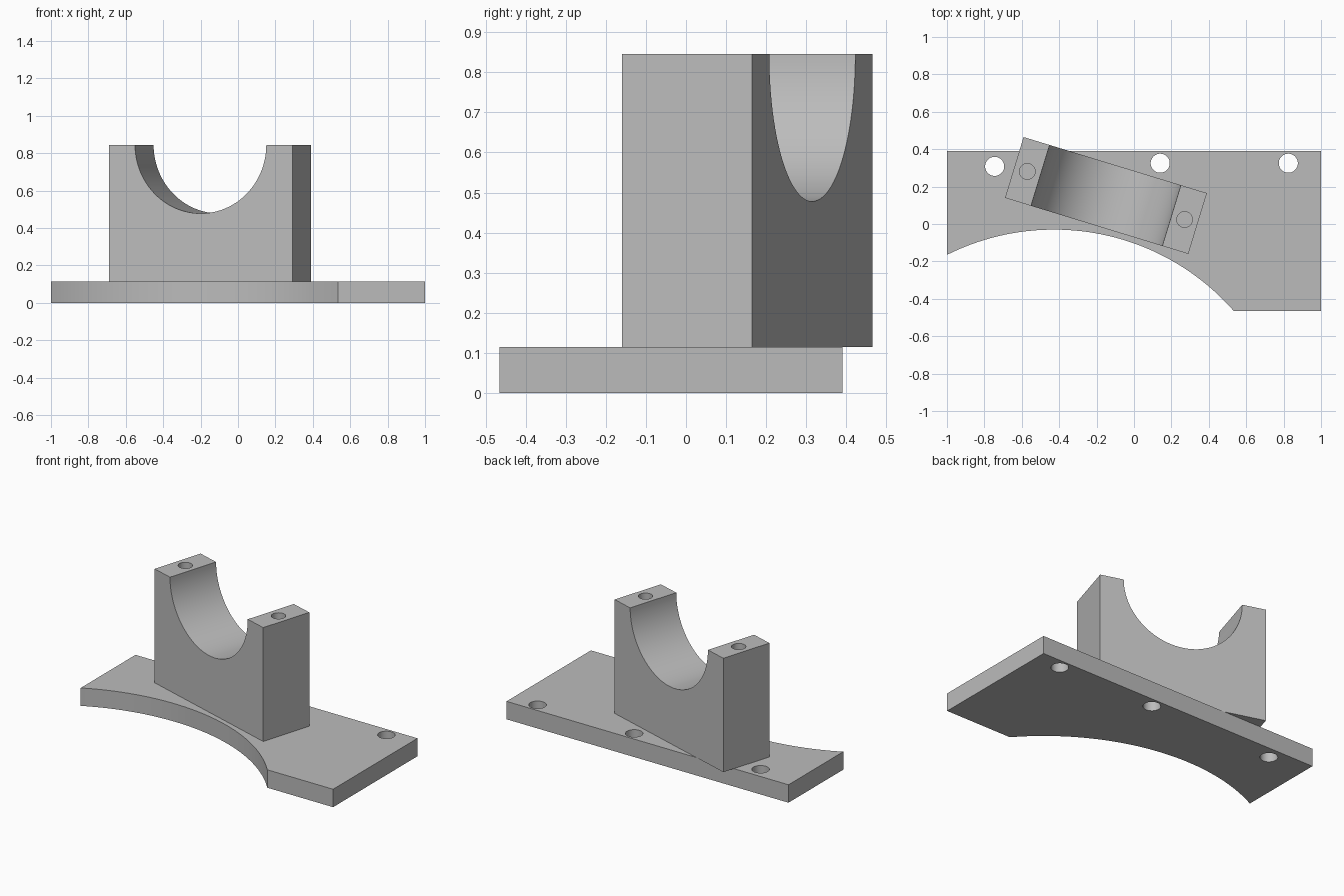
import bpy, bmesh
from math import radians, sin, cos, asin, atan2
from mathutils import Matrix

if "Cube" in bpy.data.objects:
    bpy.data.objects.remove(bpy.data.objects["Cube"])

GREY = (0.5, 0.5, 0.5, 1.0)
grey = bpy.data.materials.new("plain grey")
grey.use_nodes = True
grey.diffuse_color = GREY
grey.node_tree.nodes["Principled BSDF"].inputs["Base Color"].default_value = GREY

PLATE_TOP, BLOCK_TOP = 0.115, 0.845
BLOCK_LENGTH, BLOCK_WIDTH = 1.025, 0.34
GROOVE_R, BOLT_R, MOUNT_R = 0.367, 0.042, 0.051


def prism(name, outline, low, high):
    """Extrude a counter-clockwise outline from low to high."""
    bm = bmesh.new()
    base = bm.faces.new([bm.verts.new((x, y, low)) for x, y in outline])
    top = bmesh.ops.extrude_face_region(bm, geom=[base])["geom"]
    bmesh.ops.translate(bm, vec=(0, 0, high - low),
                        verts=[v for v in top if isinstance(v, bmesh.types.BMVert)])
    bmesh.ops.recalc_face_normals(bm, faces=bm.faces)
    mesh = bpy.data.meshes.new(name)
    bm.to_mesh(mesh)
    bm.free()
    mesh.materials.append(grey)
    obj = bpy.data.objects.new(name, mesh)
    bpy.context.collection.objects.link(obj)
    return obj


def circle(x, y, r, sides):
    step = radians(360 / sides)
    return [(x + r * cos(i * step), y + r * sin(i * step)) for i in range(sides)]


def cut(obj, cutters):
    """Subtract the cutters, remove them, and smooth the curved walls."""
    for cutter in cutters:
        mod = obj.modifiers.new("cut", "BOOLEAN")
        mod.operation, mod.solver, mod.object = "DIFFERENCE", "EXACT", cutter
    bpy.context.view_layer.update()
    graph = bpy.context.evaluated_depsgraph_get()
    result = bpy.data.meshes.new_from_object(obj.evaluated_get(graph))
    obj.modifiers.clear()
    obj.data = result
    for cutter in cutters:
        bpy.data.objects.remove(cutter)
    bpy.ops.object.select_all(action="DESELECT")
    obj.select_set(True)
    bpy.context.view_layer.objects.active = obj
    bpy.ops.object.shade_smooth_by_angle(angle=radians(30))


# Base plate with a sweeping arc cut out of its front edge
ARC_X, ARC_Y, ARC_R = -0.428, -1.31, 1.28
FRONT, BACK = -0.465, 0.39
start = atan2(-0.165 - ARC_Y, -1 - ARC_X)
end = asin((FRONT - ARC_Y) / ARC_R)
steps = 48
arc = [(ARC_X + ARC_R * cos(a), ARC_Y + ARC_R * sin(a))
       for a in (start + (end - start) * i / steps for i in range(steps + 1))]
arc[0] = (-1, arc[0][1])
plate = prism("base_plate", arc + [(1, FRONT), (1, BACK), (-1, BACK)], 0, PLATE_TOP)

# Mounting holes right through the plate
cut(plate, [prism("mount_hole", circle(x, y, MOUNT_R, 40), -0.1, 0.3)
            for x, y in ((-0.745, 0.308), (0.14, 0.325), (0.825, 0.325))])

# Bearing block with a half-round saddle and two blind bolt holes
hx, hy = BLOCK_LENGTH / 2, BLOCK_WIDTH / 2
block = prism("bearing_block", [(-hx, -hy), (hx, -hy), (hx, hy), (-hx, hy)],
              PLATE_TOP, BLOCK_TOP)
saddle = prism("saddle_cutter", circle(0, 0, GROOVE_R, 96), -0.5, 0.5)
saddle.data.transform(Matrix.Translation((0, 0, BLOCK_TOP)) @ Matrix.Rotation(radians(90), 4, "X"))
bolt_x = (hx + GROOVE_R) / 2
cut(block, [saddle] + [prism("bolt_hole", circle(side * bolt_x, 0, BOLT_R, 40), 0.5, 1)
                       for side in (-1, 1)])

# Set the block askew on the plate
block.location = (-0.15, 0.1525, 0)
block.rotation_euler.z = radians(-17)
